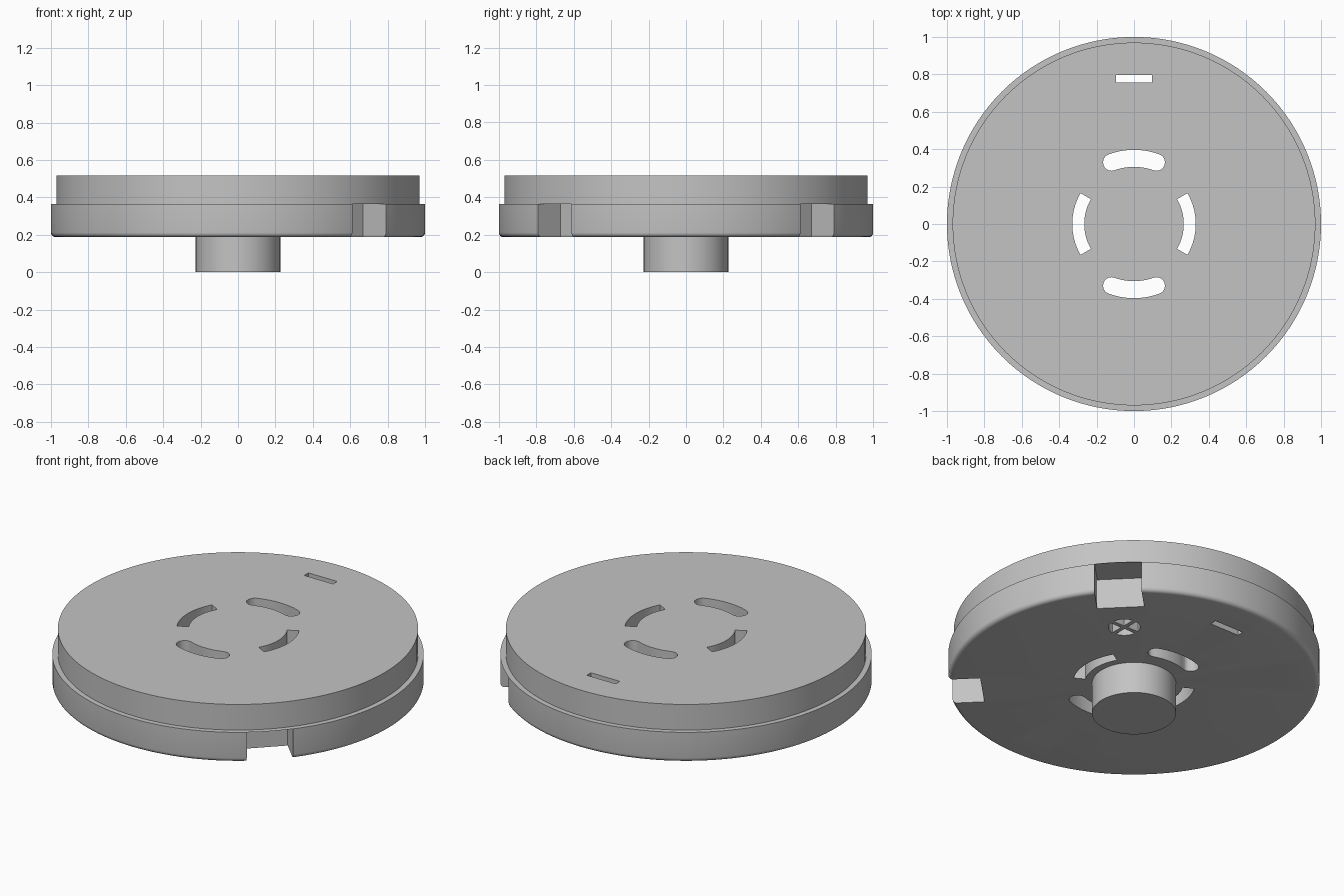
import bpy, bmesh
from math import sin, cos, pi, radians, sqrt, asin
from mathutils import Matrix

cube = bpy.data.objects.get("Cube")
if cube:
    bpy.data.objects.remove(cube)

BASE, STEP, TOP = 0.187, 0.365, 0.517

grey = bpy.data.materials.new("plain grey")
grey.use_nodes = True
colour = (0.55, 0.55, 0.55, 1)
grey.diffuse_color = colour
grey.node_tree.nodes["Principled BSDF"].inputs["Base Color"].default_value = colour


def make_object(name, bm):
    bmesh.ops.recalc_face_normals(bm, faces=bm.faces[:])
    mesh = bpy.data.meshes.new(name)
    bm.to_mesh(mesh)
    bm.free()
    mesh.materials.append(grey)
    obj = bpy.data.objects.new(name, mesh)
    bpy.context.collection.objects.link(obj)
    return obj


def lathe(name, profile, steps=128):
    """Spin an (r, z) profile that starts and ends on the axis."""
    bm = bmesh.new()
    verts = [bm.verts.new((r, 0, z)) for r, z in profile]
    edges = [bm.edges.new(pair) for pair in zip(verts, verts[1:])]
    bmesh.ops.spin(bm, geom=verts + edges, cent=(0, 0, 0), axis=(0, 0, 1),
                   angle=2 * pi, steps=steps, use_merge=True)
    bmesh.ops.remove_doubles(bm, verts=bm.verts[:], dist=1e-5)
    return make_object(name, bm)


def arc(r, a0, a1, n, cx=0, cy=0):
    """Points on an arc, angles in degrees."""
    angles = [radians(a0 + (a1 - a0) * i / n) for i in range(n + 1)]
    return [(cx + r * cos(a), cy + r * sin(a)) for a in angles]


def box(x0, x1, y0, y1):
    return [(x0, y0), (x1, y0), (x1, y1), (x0, y1)]


def cut(target, outline, z0, z1, turn=0, at=(0, 0)):
    """Subtract a prism with the given outline, moved and then turned about z."""
    bm = bmesh.new()
    face = bm.faces.new([bm.verts.new((x + at[0], y + at[1], z0)) for x, y in outline])
    side = bmesh.ops.extrude_face_region(bm, geom=[face])["geom"]
    moved = [g for g in side if isinstance(g, bmesh.types.BMVert)]
    bmesh.ops.translate(bm, verts=moved, vec=(0, 0, z1 - z0))
    bm.transform(Matrix.Rotation(radians(turn), 4, 'Z'))
    cutter = make_object("cutter", bm)
    cutter.hide_render = True
    mod = target.modifiers.new("cut", 'BOOLEAN')
    mod.operation, mod.solver, mod.object = 'DIFFERENCE', 'EXACT', cutter
    bpy.context.view_layer.objects.active = target
    bpy.ops.object.modifier_apply(modifier=mod.name)
    bpy.data.objects.remove(cutter)


# Stepped disc with a rounded lower rim
fillet = 0.025
rim = arc(fillet, -90, 0, 5, 1 - fillet, BASE + fillet)
disc = lathe("disc_body", [(0, BASE)] + rim + [(1, STEP), (0.97, STEP), (0.97, TOP), (0, TOP)])

# Four notches in the lower rim
for turn in (45, 135, 225, 315):
    cut(disc, box(0.82, 1.2, -0.127, 0.127), 0.1, STEP, turn)

# Through slots: rounded arcs, square-ended arcs and small rectangles
mid, half, sweep = 0.351, 0.0455, 20
ex, ey = mid * cos(radians(sweep)), mid * sin(radians(sweep))
rounded = (arc(mid + half, -sweep, sweep, 12)
           + arc(half, sweep, sweep + 180, 10, ex, ey)[1:]
           + arc(mid - half, sweep, -sweep, 12)[1:]
           + arc(half, 180 - sweep, 360 - sweep, 10, ex, -ey)[1:-1])
square = arc(0.33, -30, 30, 14) + arc(0.266, 30, -30, 14)
for turn in (0, 180):
    cut(disc, rounded, 0.1, 0.6, turn + 90)
    cut(disc, square, 0.1, 0.6, turn)
    cut(disc, box(-0.095, 0.095, 0.757, 0.796), 0.1, 0.6, turn)

# Round vent underneath, divided by a cross
bar, vent = 0.012, 0.086
start = asin(bar / vent) * 180 / pi
for quarter in range(4):
    wedge = [(bar, bar)] + arc(vent, start, 90 - start, 8)
    spin = radians(90 * quarter)
    wedge = [(x * cos(spin) - y * sin(spin), x * sin(spin) + y * cos(spin)) for x, y in wedge]
    cut(disc, wedge, 0.1, 0.33, at=(0.428, 0.428))

# Shallow rectangular pocket underneath
cut(disc, box(0.515, 0.665, -0.21, 0.21), 0.1, BASE + 0.045, 225)

# Central boss under the disc
boss = lathe("centre_boss", [(0, 0), (0.226, 0), (0.226, BASE + 0.003), (0, BASE + 0.003)], 96)

# Smooth curved walls, sharp edges
for obj in (disc, boss):
    bpy.ops.object.select_all(action='DESELECT')
    obj.select_set(True)
    bpy.context.view_layer.objects.active = obj
    bpy.ops.object.shade_smooth_by_angle(angle=radians(30))
